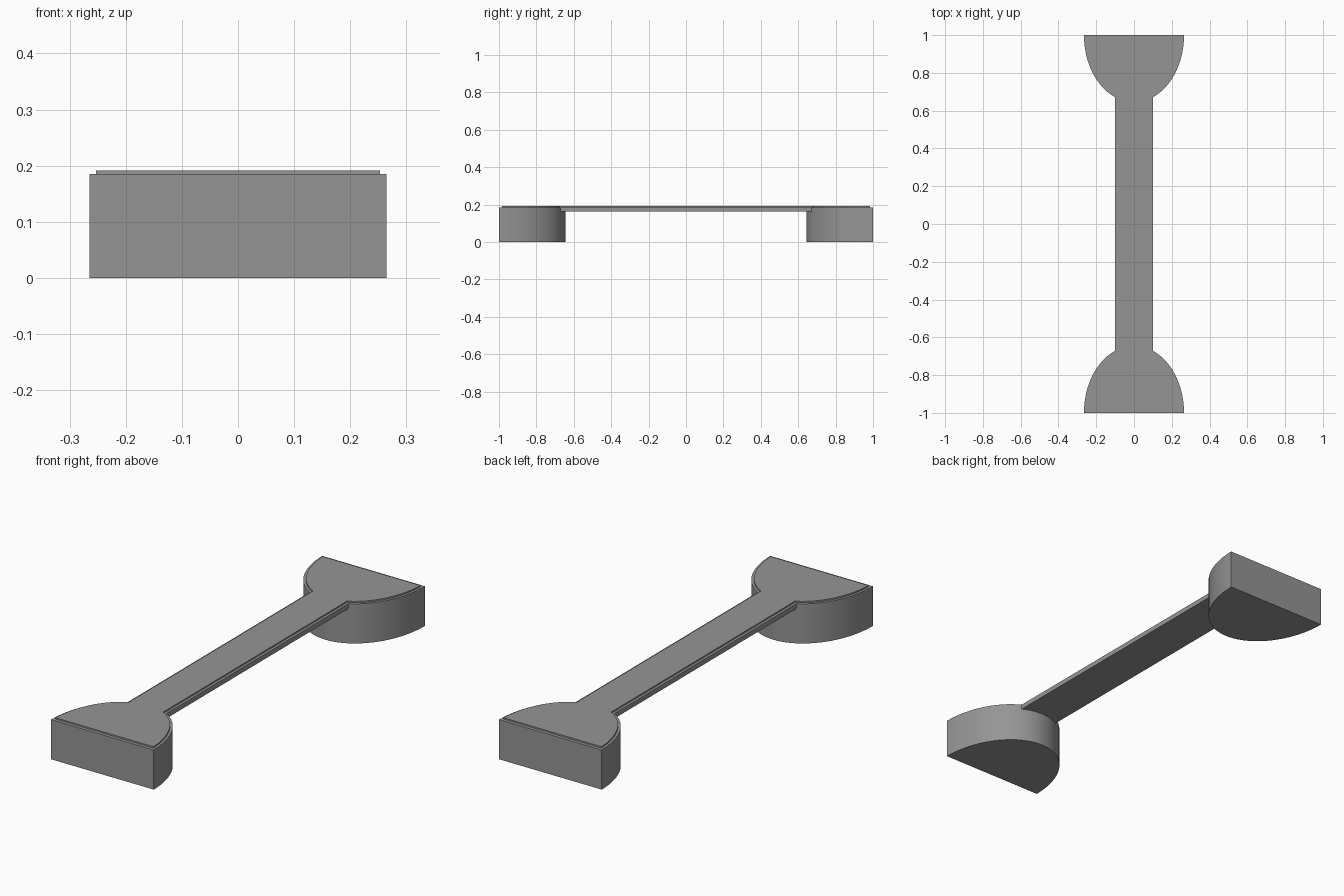
import bpy, bmesh, math

if "Cube" in bpy.data.objects:
    bpy.data.objects.remove(bpy.data.objects["Cube"])

A, B = 0.265, 0.355     # half-ellipse radii of the end blocks
HALF_BAR = 0.10         # half width of the connecting bar
Z_BAR, Z_BODY, Z_TOP = 0.162, 0.185, 0.1915
INSET = 0.012
END_INSET = 0.015
SEG = 40

# Dark grey finish shared by all parts
grey = bpy.data.materials.new("dark_grey")
grey.diffuse_color = (0.3, 0.3, 0.3, 1)
grey.use_nodes = True
grey.node_tree.nodes["Principled BSDF"].inputs["Base Color"].default_value = grey.diffuse_color


def prism(name, outline, z0, z1):
    """Extrude a flat outline between two heights."""
    bm = bmesh.new()
    face = bm.faces.new([bm.verts.new((x, y, z0)) for x, y in outline])
    res = bmesh.ops.extrude_face_region(bm, geom=[face], use_keep_orig=True)
    top = [v for v in res["geom"] if isinstance(v, bmesh.types.BMVert)]
    bmesh.ops.translate(bm, verts=top, vec=(0, 0, z1 - z0))
    bmesh.ops.recalc_face_normals(bm, faces=bm.faces)
    mesh = bpy.data.meshes.new(name)
    bm.to_mesh(mesh)
    bm.free()
    mesh.materials.append(grey)
    ob = bpy.data.objects.new(name, mesh)
    bpy.context.collection.objects.link(ob)
    bpy.context.view_layer.objects.active = ob
    bpy.ops.object.select_all(action="DESELECT")
    ob.select_set(True)
    bpy.ops.object.shade_smooth_by_angle(angle=math.radians(30))
    return ob


def arc(a, b, t0, t1):
    """Part of an ellipse centred on the back edge, bulging to the middle."""
    ts = [t0 + (t1 - t0) * i / SEG for i in range(SEG + 1)]
    return [(a * math.cos(t), 1 - b * math.sin(t)) for t in ts]


def flip(points):
    return [(-x, -y) for x, y in points]


# End blocks
half = arc(A, B, 0, math.pi)
prism("back_block", half, 0, Z_BODY)
prism("front_block", flip(half), 0, Z_BODY)

# Connecting bar, ending where its sides meet the curved walls
y_end = 1 - B * math.sqrt(1 - (HALF_BAR / A) ** 2)
prism("connecting_bar", [(-HALF_BAR, -y_end), (HALF_BAR, -y_end),
                         (HALF_BAR, y_end), (-HALF_BAR, y_end)], Z_BAR, Z_BODY)

# Thin inset top plate following the whole outline
a, b, w = A - INSET, B - INSET, HALF_BAR - INSET
t_neck, t_edge = math.acos(w / a), math.asin(END_INSET / b)
right = arc(a, b, t_neck, t_edge)
left = [(-x, y) for x, y in reversed(right)]
end = right + left
prism("top_plate", end + flip(end), Z_BODY, Z_TOP)
